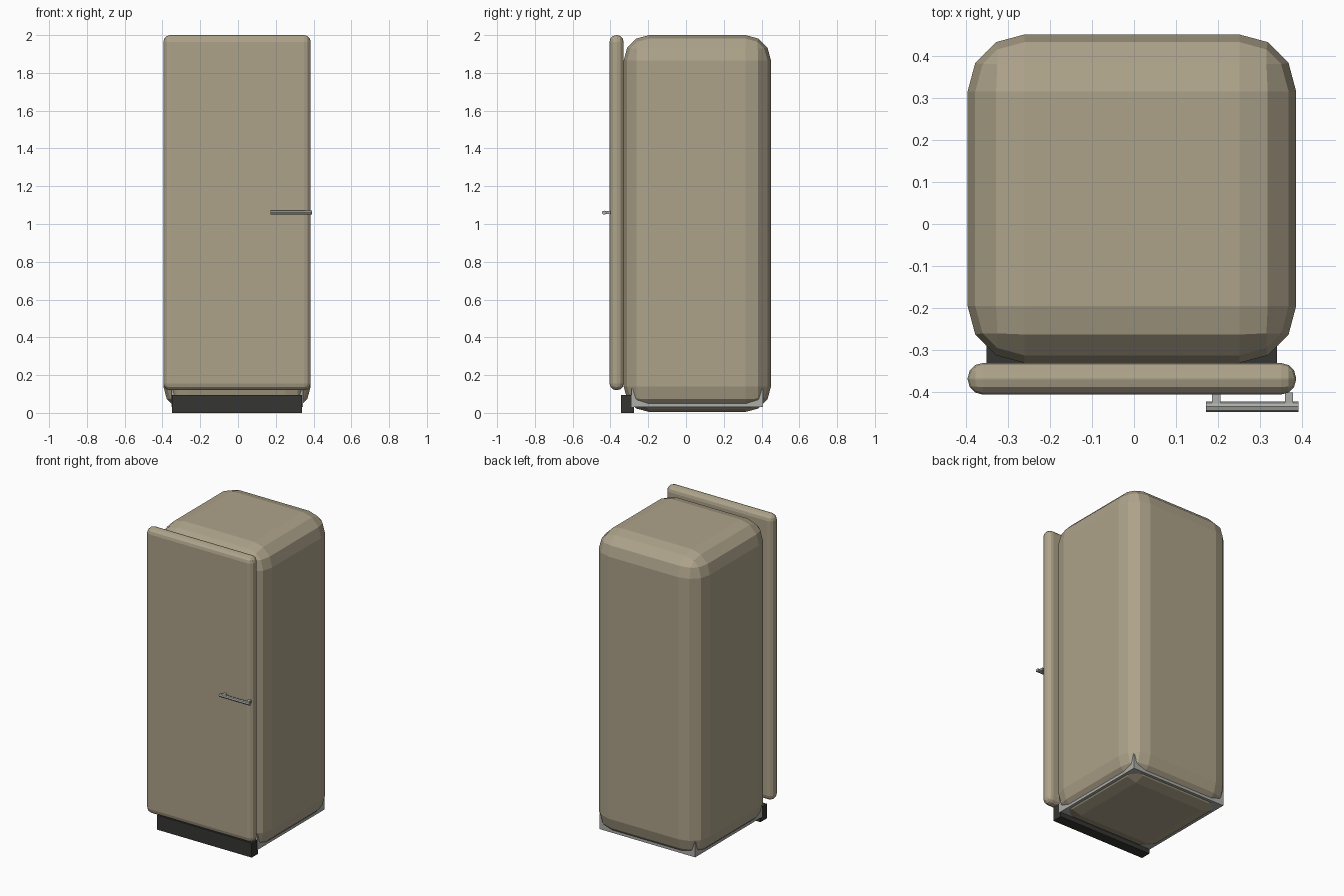
import bpy
import math

if "Cube" in bpy.data.objects:
    bpy.data.objects.remove(bpy.data.objects["Cube"], do_unlink=True)


def material(name, color):
    m = bpy.data.materials.new(name)
    m.use_nodes = True
    m.diffuse_color = (*color, 1)
    m.node_tree.nodes["Principled BSDF"].inputs["Base Color"].default_value = (*color, 1)
    return m


beige = material("warm beige enamel", (0.42, 0.365, 0.255))
black = material("black plastic", (0.035, 0.035, 0.033))
metal = material("grey metal", (0.42, 0.42, 0.40))


def box(name, x, y, z, mat, bevel=0, segments=3):
    """Box from (min, max) ranges, optionally with rounded edges."""
    bpy.ops.mesh.primitive_cube_add(size=1)
    ob = bpy.context.object
    ob.name = name
    ob.location = [(a + b) / 2 for a, b in (x, y, z)]
    ob.scale = [b - a for a, b in (x, y, z)]
    bpy.ops.object.transform_apply(location=False, rotation=False, scale=True)
    ob.data.materials.append(mat)
    if bevel:
        mod = ob.modifiers.new("rounding", "BEVEL")
        mod.width = bevel
        mod.segments = segments
    return ob


# Rounded cabinet and the thick door in front of it
box("cabinet", (-0.395, 0.385), (-0.33, 0.45), (0.005, 2.0), beige, 0.135)
box("door", (-0.395, 0.385), (-0.405, -0.33), (0.12, 2.0), beige, 0.036)

# Metal tray under the cabinet; only its rim and corners emerge
box("base_tray", (-0.353, 0.343), (-0.288, 0.408), (0.03, 0.13), metal)

# Dark kick plate
box("kick_plate", (-0.35, 0.34), (-0.343, -0.275), (0, 0.095), black)

# Door handle: horizontal bar on two posts
bpy.ops.mesh.primitive_cylinder_add(vertices=8, radius=0.0125, depth=0.22,
                                    location=(0.281, -0.4335, 1.06),
                                    rotation=(0, math.pi / 2, 0))
bar = bpy.context.object
bar.name = "handle_bar"
bar.scale.x = 0.85
bar.data.materials.append(metal)
for side, px in (("right", 0.195), ("left", 0.368)):
    box(f"handle_post_{side}", (px - 0.01, px + 0.01), (-0.43, -0.4),
        (1.052, 1.068), metal)
